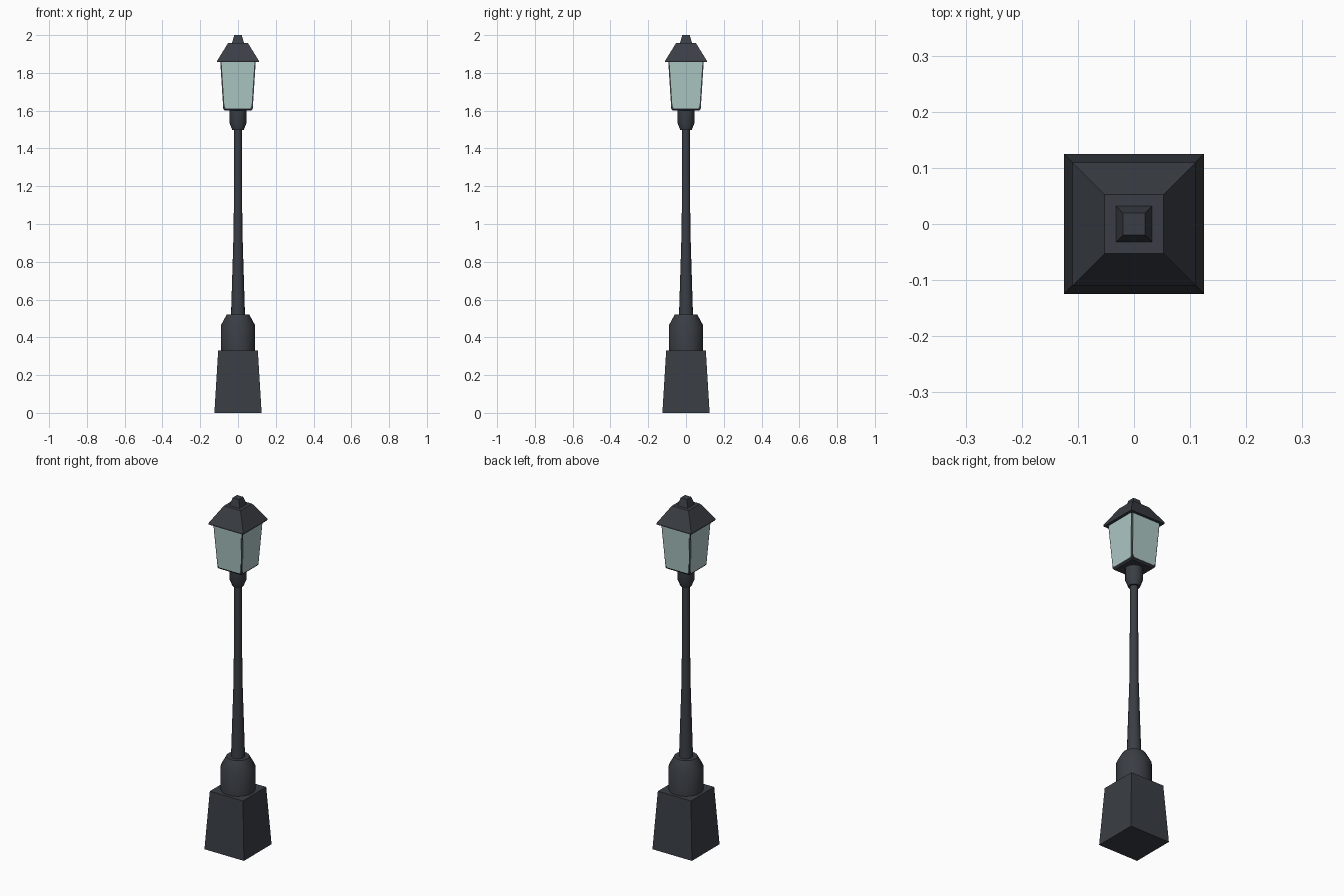
import bpy, bmesh, math
from mathutils import Matrix

if "Cube" in bpy.data.objects:
    bpy.data.objects.remove(bpy.data.objects["Cube"], do_unlink=True)


def material(name, rgb):
    m = bpy.data.materials.new(name)
    m.use_nodes = True
    m.diffuse_color = (*rgb, 1)
    m.node_tree.nodes["Principled BSDF"].inputs["Base Color"].default_value = (*rgb, 1)
    return m


IRON = material("dark iron", (0.042, 0.048, 0.058))
GLASS = material("pale glass", (0.42, 0.58, 0.56))


def make_object(name, bm, mat, smooth=False):
    mesh = bpy.data.meshes.new(name)
    bm.to_mesh(mesh)
    bm.free()
    mesh.materials.append(mat)
    ob = bpy.data.objects.new(name, mesh)
    bpy.context.collection.objects.link(ob)
    if smooth:
        bpy.ops.object.select_all(action="DESELECT")
        ob.select_set(True)
        bpy.context.view_layer.objects.active = ob
        bpy.ops.object.shade_smooth_by_angle(angle=math.radians(31))
    return ob


def stack(name, profile, sides=4):
    """Loft regular rings through (radius, height) pairs; square radii are half widths."""
    bm = bmesh.new()
    square = sides == 4
    scale, turn = (math.sqrt(2), math.pi / 4) if square else (1, 0)
    rings = []
    for r, z in profile:
        angles = [turn + math.tau * i / sides for i in range(sides)]
        rings.append([bm.verts.new((r * scale * math.cos(a), r * scale * math.sin(a), z))
                      for a in angles])
    for low, high in zip(rings, rings[1:]):
        for i in range(sides):
            j = (i + 1) % sides
            bm.faces.new((low[i], low[j], high[j], high[i]))
    bm.faces.new(rings[0][::-1])
    bm.faces.new(rings[-1])
    return make_object(name, bm, IRON, smooth=not square)


# Pedestal and post
stack("base_plinth", [(0.125, 0), (0.105, 0.33)])
stack("base_collar", [(0.09, 0.33), (0.09, 0.465), (0.06, 0.52)], 20)
stack("post", [(0.037, 0.52), (0.023, 0.97), (0.02, 1.505)], 16)
stack("lantern_socket", [(0.03, 1.497), (0.045, 1.535), (0.045, 1.605)], 16)

# Lantern frame, roof and finial
stack("lantern_frame", [(0.07, 1.6), (0.076, 1.607), (0.092, 1.86)])
stack("roof", [(0.11, 1.857), (0.11, 1.865), (0.053, 1.957)])
stack("finial", [(0.032, 1.957), (0.02, 2.0)])

# Glass panes: one thin plate per side, with clipped lower corners
pane = [(0.087, 1.857), (0.072, 1.625), (0.064, 1.611)]
outline = [(-x, z) for x, z in pane] + [(x, z) for x, z in reversed(pane)]
slope = (0.092 - 0.076) / (1.86 - 1.607)
for i, side in enumerate(("front", "left", "back", "right")):
    bm = bmesh.new()
    loops = []
    for proud in (0.002, -0.002):
        loops.append([bm.verts.new((x, -(0.076 + (z - 1.607) * slope + proud), z))
                      for x, z in outline])
    outer, inner = loops
    bm.faces.new(outer)
    bm.faces.new(inner[::-1])
    for a in range(len(outline)):
        b = (a + 1) % len(outline)
        bm.faces.new((outer[b], outer[a], inner[a], inner[b]))
    bm.transform(Matrix.Rotation(i * math.pi / 2, 4, "Z"))
    bmesh.ops.recalc_face_normals(bm, faces=bm.faces)
    make_object("glass_pane_" + side, bm, GLASS)
